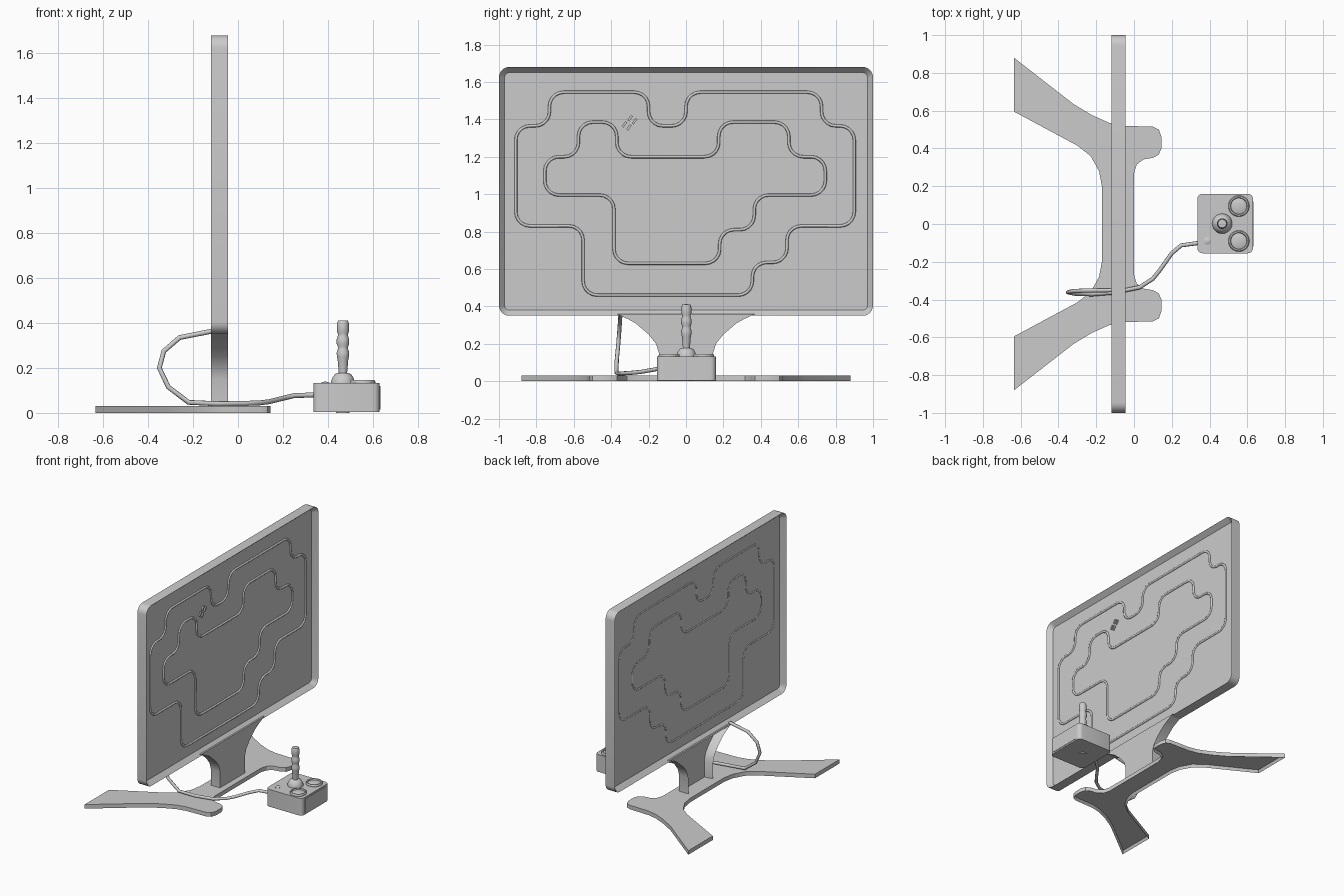
import bpy, bmesh, math
from mathutils import Vector

if "Cube" in bpy.data.objects:
    bpy.data.objects.remove(bpy.data.objects["Cube"])


def finish(name, bm, smooth=True):
    bmesh.ops.recalc_face_normals(bm, faces=bm.faces[:])
    me = bpy.data.meshes.new(name)
    bm.to_mesh(me)
    bm.free()
    ob = bpy.data.objects.new(name, me)
    bpy.context.collection.objects.link(ob)
    if smooth:
        bpy.ops.object.select_all(action='DESELECT')
        ob.select_set(True)
        bpy.context.view_layer.objects.active = ob
        bpy.ops.object.shade_smooth_by_angle(angle=math.radians(30))
    return ob


def fillet(corners, r, n=5):
    # round every right-angled corner of a closed outline
    out = []
    pts = [Vector(c) for c in corners]
    for i, p in enumerate(pts):
        a = (pts[i - 1] - p).normalized()
        b = (pts[(i + 1) % len(pts)] - p).normalized()
        c = p + (a + b) * r
        for k in range(n + 1):
            t = math.pi / 2 * k / n
            out.append(c - b * r * math.cos(t) - a * r * math.sin(t))
    return out


def prism(name, outline, place, lo, hi, rim=0, low_recess=0, high_recess=0):
    # extruded outline, with optional recessed ends surrounded by a rim
    bm = bmesh.new()
    rings = [[bm.verts.new(place(p[0], p[1], d)) for p in outline] for d in (lo, hi)]
    ends = [bm.faces.new(r) for r in rings]
    n = len(outline)
    for i in range(n):
        j = (i + 1) % n
        bm.faces.new((rings[0][i], rings[0][j], rings[1][j], rings[1][i]))
    bmesh.ops.recalc_face_normals(bm, faces=bm.faces[:])
    axis = Vector(place(0, 0, 1)) - Vector(place(0, 0, 0))
    for face, depth in ((ends[0], low_recess), (ends[1], -high_recess)):
        if depth:
            bmesh.ops.inset_individual(bm, faces=[face], thickness=rim, use_even_offset=True)
            bmesh.ops.translate(bm, verts=face.verts[:], vec=axis * depth)
    return finish(name, bm)


def lathe(name, profile, x, y, steps=28):
    bm = bmesh.new()
    vs = [bm.verts.new((x + r, y, z)) for r, z in profile]
    es = [bm.edges.new(vs[i:i + 2]) for i in range(len(vs) - 1)]
    bmesh.ops.spin(bm, geom=vs + es, cent=(x, y, 0), axis=(0, 0, 1),
                   angle=math.tau, steps=steps)
    bmesh.ops.remove_doubles(bm, verts=bm.verts[:], dist=1e-5)
    return finish(name, bm)


def tube(name, pts, r, closed=False, res=2):
    cu = bpy.data.curves.new(name, 'CURVE')
    cu.dimensions = '3D'
    cu.bevel_depth = r
    cu.bevel_resolution = res
    cu.use_fill_caps = True
    sp = cu.splines.new('POLY')
    sp.points.add(len(pts) - 1)
    for q, p in zip(sp.points, pts):
        q.co = (*p, 1)
    sp.use_cyclic_u = closed
    ob = bpy.data.objects.new(name, cu)
    bpy.context.collection.objects.link(ob)
    return ob


def block(name, loc, size, tilt=0):
    bpy.ops.mesh.primitive_cube_add(size=1, location=loc, rotation=(tilt, 0, 0))
    ob = bpy.context.object
    ob.name = name
    ob.scale = size
    return ob


def upright(u, v, d):
    return (d, u, v)


def flat(u, v, d):
    return (u, v, d)


# Display: thin panel set in a rim that stands proud on both sides
frame = fillet([(-1, .35), (1, .35), (1, 1.68), (-1, 1.68)], .055, 6)
prism("screen_frame", frame, upright, -.12, -.045, .03, .035, .035)

# Raised tracks on the screen
outer = [(-.91, 1.365), (-.73, 1.365), (-.73, 1.545), (-.2, 1.545), (-.2, 1.365),
         (0, 1.365), (0, 1.545), (.725, 1.545), (.725, 1.365), (.9, 1.365), (.9, .83),
         (.54, .83), (.54, .635), (.355, .635), (.355, .46), (-.55, .46), (-.55, .83),
         (-.91, .83)]
inner = [(-.755, .995), (-.755, 1.2), (-.575, 1.2), (-.575, 1.385), (-.37, 1.385),
         (-.37, 1.2), (.175, 1.2), (.175, 1.385), (.55, 1.385), (.55, 1.2), (.745, 1.2),
         (.745, .995), (.365, .995), (.365, .81), (.18, .81), (.18, .63), (-.385, .63),
         (-.385, .995)]
for nm, line in (("outer_track", outer), ("inner_track", inner)):
    tube(nm, [(-.08, p[0], p[1]) for p in fillet(line, .076)], .008, True)

# Small tilted markers between the tracks
for i, (y, z) in enumerate(((-.317, 1.365), (-.287, 1.398))):
    for s in (-1, 1):
        block(f"marker_{i}_{s}", (-.077, y + s * .012, z - s * .008),
              (.012, .012, .034), math.radians(-35))

# Neck: flared shell, open at the back
half = [(.145, .02), (.145, .15), (.16, .2), (.2, .25), (.27, .31), (.31, .332), (.37, .36)]
prism("neck", half + [(-y, z) for y, z in reversed(half)], upright,
      -.12, -.045, .01, .065)

# Base: splayed feet, hollow underneath
side = [(0, .27), (.015, .315), (.05, .342), (.1, .35), (.132, .368), (.145, .4),
        (.145, .46), (.132, .5), (.1, .515), (-.06, .52), (-.13, .535), (-.22, .575),
        (-.32, .635), (-.635, .88), (-.635, .595), (-.3, .415), (-.23, .36),
        (-.185, .28), (-.17, .2)]
prism("base", side + [(x, -y) for x, y in reversed(side)], flat, 0, .03, .01, .02)

# Controller box with an end panel
box = fillet([(.335, -.155), (.63, -.155), (.63, .16), (.335, .16)], .028)
prism("controller_box", box, flat, .005, .132)
block("controller_end_panel", (.63, 0, .068), (.006, .24, .105))

# Round buttons with a rim, and a small indicator
for nm, y in (("button_left", -.09), ("button_right", .095)):
    lathe(nm, [(.056, .125), (.056, .14), (.052, .146), (.045, .146), (.042, .138),
               (.03, .142), (0, .145)], .555, y)
lathe("indicator", [(.02, .125), (.02, .134), (.012, .138), (0, .139)], .388, -.09, 16)
lathe("foot_screw", [(.03, .01), (.03, 0), (0, 0)], .467, .002)

# Joystick: boot and ringed handle
lathe("joystick_boot", [(.053, .125), (.053, .14), (.046, .158), (.036, .172),
                        (.026, .178), (0, .178)], .467, .002)
lathe("joystick_handle", [(.018, .17), (.024, .24), (.027, .25), (.028, .268),
                          (.023, .284), (.023, .295), (.028, .308), (.028, .328),
                          (.023, .342), (.023, .352), (.027, .362), (.026, .4),
                          (.022, .41), (0, .412)], .467, .002)

# Cable looping from the controller round to the back of the display
tube("cable", [(.345, -.1, .08), (.25, -.113, .077), (.2, -.155, .065), (.14, -.24, .05),
               (.1, -.29, .045), (.03, -.335, .042), (-.1, -.362, .041),
               (-.22, -.372, .047), (-.31, -.37, .115), (-.35, -.362, .2),
               (-.33, -.356, .275), (-.26, -.352, .335), (-.11, -.35, .365)], .011)
